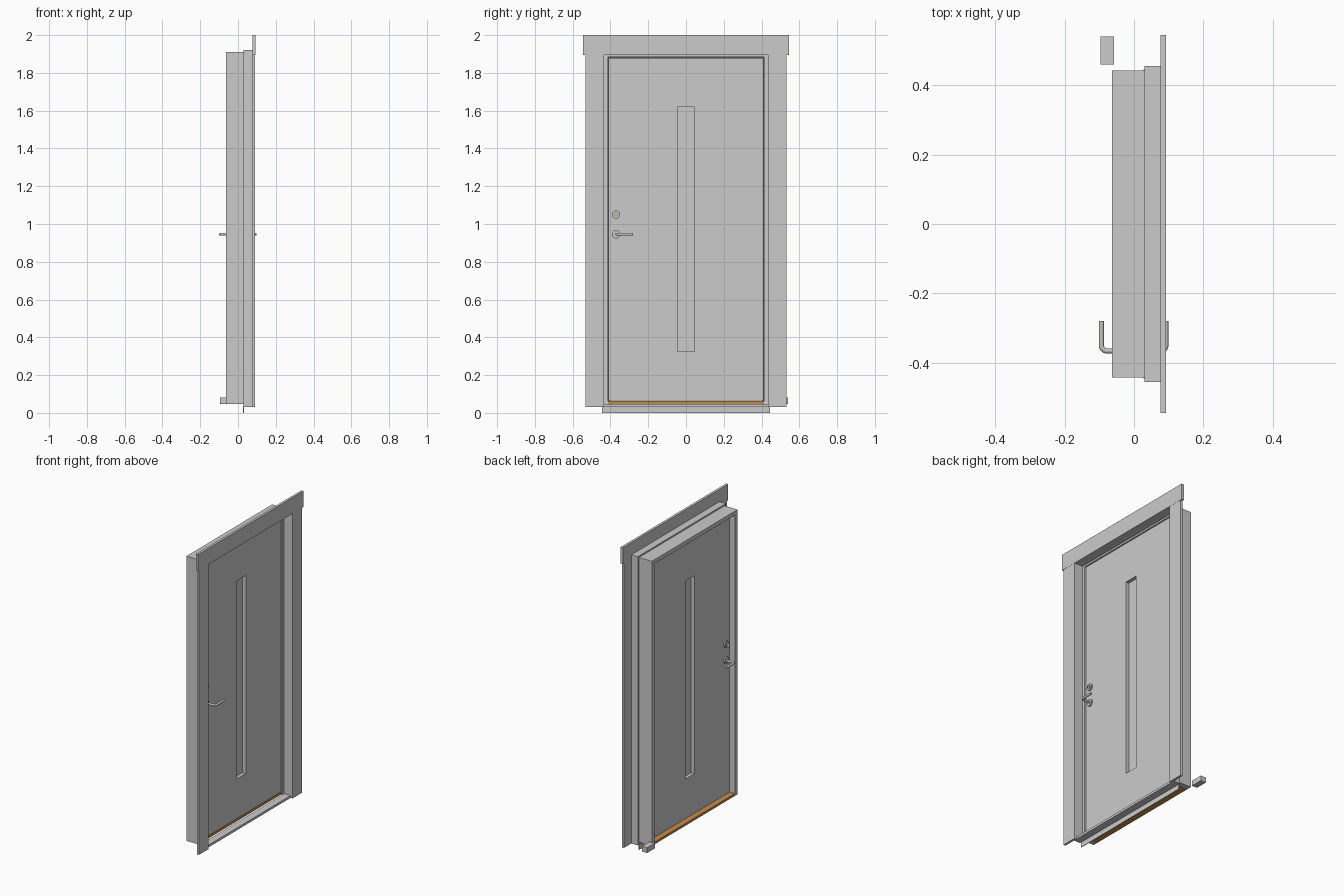
import bpy
import bmesh
import math
from mathutils import Matrix, Vector

cube = bpy.data.objects.get("Cube")
if cube:
    bpy.data.objects.remove(cube, do_unlink=True)


def material(name, rgb):
    mat = bpy.data.materials.new(name)
    mat.use_nodes = True
    color = (*rgb, 1)
    mat.diffuse_color = color
    for node in mat.node_tree.nodes:
        if node.type == 'BSDF_PRINCIPLED':
            node.inputs["Base Color"].default_value = color
    return mat


paint = material("light grey paint", (0.6, 0.6, 0.6))
metal = material("brushed metal", (0.55, 0.55, 0.53))
wood = material("orange wood", (0.56, 0.27, 0.07))
rubber = material("dark rubber", (0.08, 0.08, 0.08))
brass = material("pale brass", (0.5, 0.45, 0.28))


def finish(name, bm, mat):
    mesh = bpy.data.meshes.new(name)
    bm.to_mesh(mesh)
    bm.free()
    mesh.materials.append(mat)
    obj = bpy.data.objects.new(name, mesh)
    bpy.context.collection.objects.link(obj)
    return obj


def box(name, x, y, z, mat=paint):
    """Box from (low, high) ranges on each axis."""
    bm = bmesh.new()
    size = [b - a for a, b in (x, y, z)]
    mid = [(a + b) / 2 for a, b in (x, y, z)]
    bmesh.ops.create_cube(bm, size=1, matrix=Matrix.Translation(mid) @ Matrix.Diagonal((*size, 1)))
    return finish(name, bm, mat)


def disc(name, x, y, z, radius, mat, tip=None):
    """Round part along x, optionally tapering towards its far end."""
    bm = bmesh.new()
    depth = x[1] - x[0]
    turn = Matrix.Rotation(math.radians(90), 4, 'Y')
    spot = Matrix.Translation(((x[0] + x[1]) / 2, y, z))
    bmesh.ops.create_cone(bm, cap_ends=True, segments=24, radius1=radius,
                          radius2=tip or radius, depth=depth, matrix=spot @ turn)
    for f in bm.faces:
        f.smooth = len(f.verts) == 4
    for e in bm.edges:
        e.smooth = not any(len(f.verts) > 4 for f in e.link_faces)
    return finish(name, bm, mat)


def portal(name, x, inner, outer, bottom, inner_top, outer_top, mat=paint):
    """Two uprights and a head, as one arch-shaped solid."""
    bm = bmesh.new()
    outline = [(-outer, bottom), (-outer, outer_top), (outer, outer_top), (outer, bottom),
               (inner, bottom), (inner, inner_top), (-inner, inner_top), (-inner, bottom)]
    face = bm.faces.new([bm.verts.new((x[0], y, z)) for y, z in outline])
    ext = bmesh.ops.extrude_face_region(bm, geom=[face])
    moved = [v for v in ext["geom"] if isinstance(v, bmesh.types.BMVert)]
    bmesh.ops.translate(bm, verts=moved, vec=(x[1] - x[0], 0, 0))
    bmesh.ops.recalc_face_normals(bm, faces=bm.faces)
    return finish(name, bm, mat)


# Frame, stepped in depth
portal("inner_frame", (-0.063, 0.03), 0.414, 0.443, 0.048, 1.884, 1.91)
portal("outer_frame", (0.03, 0.077), 0.433, 0.455, 0.032, 1.895, 1.92)
portal("frame_seal", (-0.01, 0.005), 0.406, 0.416, 0.06, 1.878, 1.886, rubber)

# Casing boards
for side, name in ((-1, "right_casing"), (1, "left_casing")):
    y = sorted((side * 0.433, side * 0.533))
    box(name, (0.077, 0.091), y, (0.032, 1.895))
box("head_casing", (0.076, 0.092), (-0.545, 0.545), (1.895, 2.0))

# Sill, wooden threshold and drip plate
box("outer_sill", (0.03, 0.077), (-0.433, 0.433), (0.032, 0.047))
box("threshold", (-0.063, 0.024), (-0.414, 0.414), (0.048, 0.063), wood)
box("drip_plate", (0.027, 0.031), (-0.445, 0.445), (0.0, 0.035))
box("loose_block", (-0.096, -0.058), (0.46, 0.54), (0.048, 0.082))

# Door leaf with a narrow cut-through slot
back, front = -0.028, 0.024
half, low, high = 0.409, 0.066, 1.88
slot, slot_low, slot_high = 0.046, 0.325, 1.62
bm = bmesh.new()
rings = []
for x in (back, front):
    for w, a, b in ((half, low, high), (slot, slot_low, slot_high)):
        rings.append([bm.verts.new((x, y, z)) for y, z in ((-w, a), (w, a), (w, b), (-w, b))])
for r, s in ((0, 1), (2, 3), (0, 2), (1, 3)):
    for i in range(4):
        j = (i + 1) % 4
        bm.faces.new((rings[r][i], rings[r][j], rings[s][j], rings[s][i]))
bmesh.ops.recalc_face_normals(bm, faces=bm.faces)
finish("door_leaf", bm, paint)
box("window_pane", (-0.005, 0.001), (-slot, slot), (slot_low, slot_high))


# Lever handles and locks on both faces
def lever(name, start, reach):
    curve = bpy.data.curves.new(name, 'CURVE')
    curve.dimensions = '3D'
    curve.bevel_depth = 0.0075
    curve.bevel_resolution = 3
    curve.use_fill_caps = True
    spline = curve.splines.new('POLY')
    y, z, r = -0.366, 0.945, 0.016
    s = math.copysign(1, reach - start)
    points = [Vector((start, y, z))]
    for i in range(6):
        a = math.radians(18 * i)
        points.append(Vector((reach - s * r * (1 - math.sin(a)), y + r * (1 - math.cos(a)), z)))
    points.append(Vector((reach, -0.28, z)))
    spline.points.add(len(points) - 1)
    for p, co in zip(spline.points, points):
        p.co = (*co, 1)
    spline.use_smooth = True
    curve.materials.append(metal)
    bpy.context.collection.objects.link(bpy.data.objects.new(name, curve))


lever("inside_lever", back, -0.094)
lever("outside_lever", front, 0.092)
for name, face, s in (("inside", back, -1), ("outside", front, 1)):
    plate = sorted((face, face + s * 0.009))
    core = sorted((face, face + s * 0.014))
    disc(name + "_rosette", plate, -0.37, 0.945, 0.022, metal)
    disc(name + "_lock_ring", plate, -0.37, 1.05, 0.022, metal)
    disc(name + "_lock_core", core, -0.37, 1.05, 0.011, brass if s > 0 else metal)
box("thumb_turn", (back - 0.03, back - 0.01), (-0.374, -0.366), (1.036, 1.064), metal)
